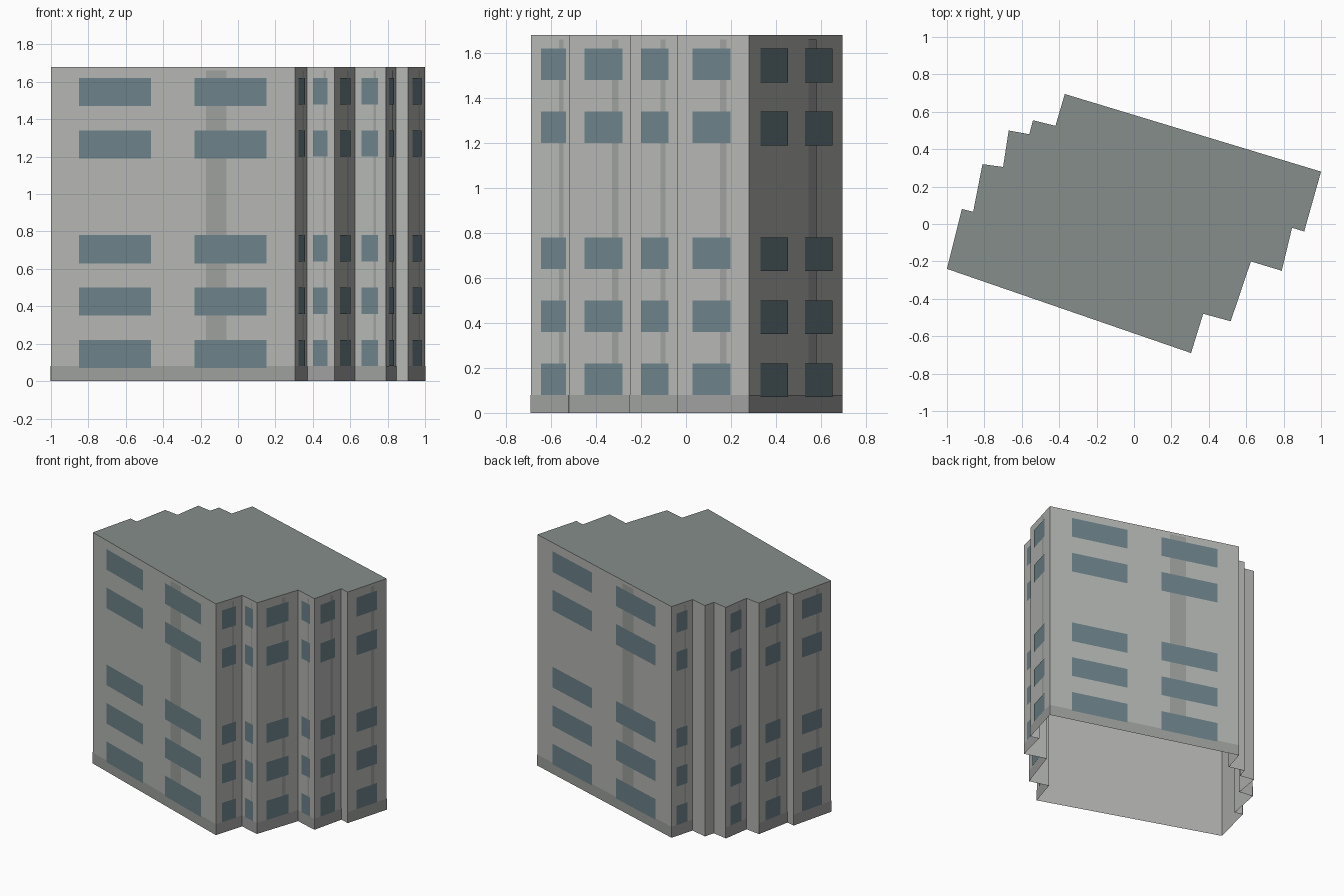
import bpy
from mathutils import Vector

if "Cube" in bpy.data.objects:
    bpy.data.objects.remove(bpy.data.objects["Cube"])

HEIGHT = 1.68
BASE_TOP = 0.08
FLOOR_TOPS = (0.22, 0.50, 0.78, 1.34, 1.62)   # one storey is left blank

# Stepped footprint, anticlockwise from the front left corner
OUTLINE = [Vector(p) for p in (
    (-1.0, -0.24), (0.305, -0.69), (0.37, -0.48), (0.517, -0.52),
    (0.625, -0.20), (0.79, -0.25), (0.845, -0.02), (0.91, -0.04),
    (1.0, 0.28), (-0.37, 0.695), (-0.42, 0.525), (-0.54, 0.555),
    (-0.56, 0.48), (-0.67, 0.50), (-0.70, 0.305), (-0.81, 0.32),
    (-0.86, 0.065), (-0.92, 0.08))]


def material(name, rgb):
    mat = bpy.data.materials.new(name)
    mat.diffuse_color = (*rgb, 1)
    mat.use_nodes = True
    mat.node_tree.nodes["Principled BSDF"].inputs["Base Color"].default_value = mat.diffuse_color
    return mat


def add_mesh(name, verts, faces, mat):
    mesh = bpy.data.meshes.new(name)
    mesh.from_pydata(verts, [], faces)
    mesh.materials.append(mat)
    obj = bpy.data.objects.new(name, mesh)
    bpy.context.collection.objects.link(obj)
    return obj


def panel(a, b, f0, f1, z0, z1, offset):
    """Upright rectangle covering fractions f0..f1 of wall a-b."""
    d = (b - a).normalized()
    out = Vector((d.y, -d.x)) * offset
    p, q = a.lerp(b, f0) + out, a.lerp(b, f1) + out
    return [(p.x, p.y, z0), (q.x, q.y, z0), (q.x, q.y, z1), (p.x, p.y, z1)]


def add_panels(name, quads, mat):
    verts = [v for q in quads for v in q]
    faces = [tuple(range(4 * i, 4 * i + 4)) for i in range(len(quads))]
    return add_mesh(name, verts, faces, mat)


wall_mat = material("wall_grey", (0.46, 0.47, 0.45))
roof_mat = material("roof_grey", (0.24, 0.27, 0.26))
trim_mat = material("trim_grey", (0.34, 0.35, 0.34))
glass_mat = material("window_blue", (0.15, 0.22, 0.25))

# Walls, open underneath
n = len(OUTLINE)
low = [(p.x, p.y, 0) for p in OUTLINE]
high = [(p.x, p.y, HEIGHT) for p in OUTLINE]
add_mesh("walls", low + high,
         [(i, (i + 1) % n, n + (i + 1) % n, n + i) for i in range(n)], wall_mat)

# Flat roof
add_mesh("roof", high, [tuple(range(n))], roof_mat)

# Thin surface panels on every wall wide enough to carry them
plinths, strips, windows = [], [], []
for i, a in enumerate(OUTLINE):
    b = OUTLINE[(i + 1) % n]
    length = (b - a).length
    if length < 0.14:
        continue
    wide = length > 1
    plinths.append(panel(a, b, 0, 1, 0, BASE_TOP, 0.002))
    strips.append(panel(a, b, 0.635 if wide else 0.60, 0.72 if wide else 0.69,
                        BASE_TOP, 1.66, 0.002))
    spans = ((0.115, 0.41), (0.59, 0.885)) if wide else ((0.22, 0.75),)
    tall = 0.15 if wide else 0.14
    for top in FLOOR_TOPS:
        for f0, f1 in spans:
            windows.append(panel(a, b, f0, f1, top - tall, top, 0.004))

add_panels("plinth", plinths, trim_mat)
add_panels("wall_strips", strips, trim_mat)
add_panels("windows", windows, glass_mat)
